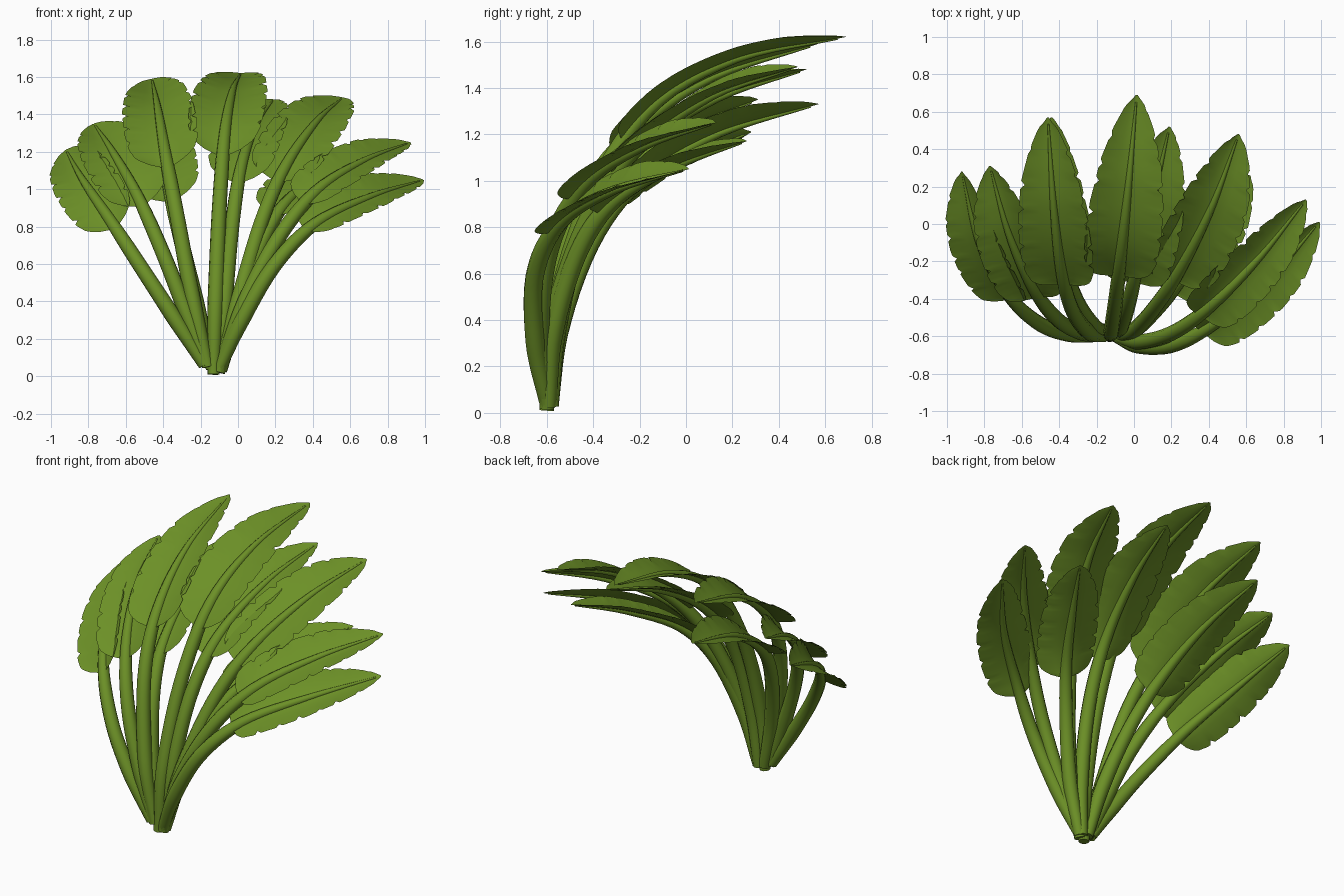
import bpy, bmesh, math, random
from mathutils import Vector

if "Cube" in bpy.data.objects:
    bpy.data.objects.remove(bpy.data.objects["Cube"])

random.seed(4)
green = bpy.data.materials.new("leaf green")
green.diffuse_color = (0.15, 0.28, 0.02, 1)
green.use_nodes = True
green.node_tree.nodes["Principled BSDF"].inputs["Base Color"].default_value = green.diffuse_color

# Ten leaves: width factor, blade start (in path steps), midline from root to tip
LEAVES = (
    (.86, 2.85, "-.18,-.6,.06 -.34,-.59,.31 -.51,-.53,.57 -.68,-.37,.83 -.83,-.09,1.05 -.92,.28,1.21"),
    (.93, 2.78, "-.17,-.6,.06 -.28,-.58,.35 -.41,-.51,.68 -.54,-.34,.97 -.67,-.05,1.2 -.77,.31,1.35"),
    (.97, 2.7, "-.16,-.6,.05 -.24,-.58,.4 -.33,-.46,.88 -.39,-.24,1.2 -.43,.1,1.44 -.46,.57,1.59"),
    (.9, 2.7, "-.14,-.58,.04 -.22,-.54,.38 -.31,-.4,.75 -.37,-.2,1.0 -.41,.13,1.2 -.44,.57,1.33"),
    (1., 2.65, "-.13,-.6,.01 -.12,-.57,.4 -.1,-.42,.9 -.07,-.17,1.3 -.03,.2,1.52 .015,.69,1.62"),
    (.92, 2.65, "-.1,-.58,.03 -.07,-.55,.4 -.03,-.43,.82 .02,-.22,1.13 .1,.12,1.35 .19,.52,1.48"),
    (1., 2.65, "-.1,-.6,.02 0,-.57,.4 .13,-.42,.84 .26,-.22,1.13 .42,.1,1.36 .56,.48,1.49"),
    (.86, 2.68, "-.09,-.59,.03 0,-.57,.35 .12,-.46,.7 .25,-.3,.92 .43,-.03,1.07 .62,.26,1.17"),
    (.8, 2.7, "-.1,-.6,.03 .03,-.63,.38 .21,-.58,.73 .42,-.43,.99 .67,-.18,1.15 .92,.13,1.25"),
    (.8, 2.78, "-.1,-.6,.04 .02,-.65,.3 .2,-.65,.6 .42,-.54,.82 .71,-.31,.96 .99,.01,1.05"),
)
WIDTH = [(0, .03), (.025, .11), (.07, .165), (.15, .193), (.3, .205), (.5, .197),
         (.7, .165), (.85, .11), (.95, .055), (1, .005)]
RADIUS = [(0, .032), (.2, .043), (.5, .038), (.75, .024), (1, .004)]


def lerp(table, s):
    for (a, va), (b, vb) in zip(table, table[1:]):
        if s <= b:
            return va + (vb - va) * (s - a) / (b - a)
    return table[-1][1]


def spline(pts, s):
    """Catmull-Rom point at s in 0..1"""
    p = [2 * pts[0] - pts[1]] + pts + [2 * pts[-1] - pts[-2]]
    x = s * (len(pts) - 1)
    i = min(int(x), len(pts) - 2)
    t = x - i
    a, b, c, d = p[i:i + 4]
    return 0.5 * (2 * b + (c - a) * t + (2 * a - 5 * b + 4 * c - d) * t ** 2
                  + (3 * b - a - 3 * c + d) * t ** 3)


def frame(pts, s):
    """Position, sideways and outer-side directions on the midline"""
    t = (spline(pts, min(s + .01, 1)) - spline(pts, max(s - .01, 0))).normalized()
    side = (pts[2] - pts[0]).cross(pts[5] - pts[2])
    side = (side - t * side.dot(t)).normalized()
    up = side.cross(t)
    if (pts[3] - (pts[0] + pts[5]) / 2).dot(up) < 0:
        up = -up
    return spline(pts, s), side, up


def finish(name, bm):
    bmesh.ops.recalc_face_normals(bm, faces=bm.faces)
    me = bpy.data.meshes.new(name)
    bm.to_mesh(me)
    bm.free()
    me.materials.append(green)
    ob = bpy.data.objects.new(name, me)
    bpy.context.collection.objects.link(ob)
    bpy.context.view_layer.objects.active = ob
    ob.select_set(True)
    bpy.ops.object.shade_smooth_by_angle(angle=math.radians(50))
    ob.select_set(False)


def skin(bm, rows, closed):
    for a, b in zip(rows, rows[1:]):
        n = len(a)
        for j in range(n if closed else n - 1):
            k = (j + 1) % n
            bm.faces.new((a[j], a[k], b[k], b[j]))


def stem(name, pts):
    """Tapering stalk that runs on as the midrib"""
    bm, rows = bmesh.new(), []
    for i in range(29):
        s = i / 28 * .985
        p, side, up = frame(pts, s)
        r = lerp(RADIUS, s)
        rows.append([bm.verts.new(p + r * (math.cos(a) * side + math.sin(a) * up))
                     for a in (math.tau * k / 10 for k in range(10))])
    skin(bm, rows, True)
    bm.faces.new(rows[0])
    bm.faces.new(rows[-1])
    finish(name, bm)


def blade(name, pts, width, start):
    """Channelled sheet with a notched edge"""
    bm, rows = bmesh.new(), []
    n = 48
    notch = [{k + random.randint(-1, 1): random.uniform(.07, .15)
              for k in range(10, n - 1, 6)} for _ in (0, 1)]
    for i in range(n + 1):
        v = i / n
        p, side, up = frame(pts, start / 5 + (1 - start / 5) * v)
        row = []
        for u in (-1, -.75, -.4, 0, .4, .75, 1):
            w = lerp(WIDTH, v) * width
            lift = .045 * abs(u) ** 1.4 * min(1, w / .14)
            w *= 1 - notch[u > 0].get(i, 0) * (abs(u) == 1)
            row.append(bm.verts.new(p + side * u * w + up * lift))
        rows.append(row)
    skin(bm, rows, False)
    finish(name, bm)


for number, (width, start, path) in enumerate(LEAVES, 1):
    points = [Vector([float(c) for c in p.split(",")]) for p in path.split()]
    stem(f"stem_{number}", points)
    blade(f"leaf_blade_{number}", points, width, start)
